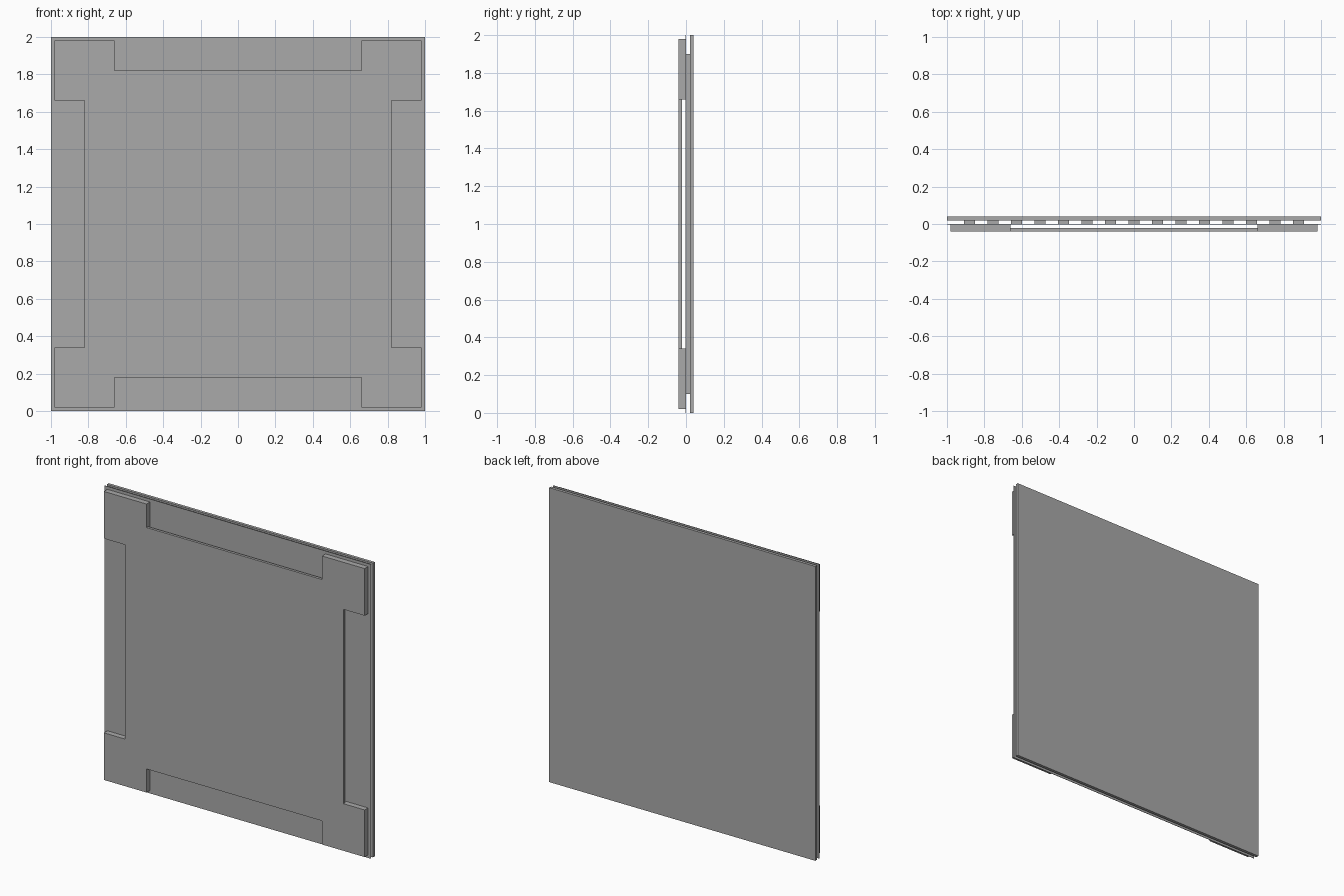
import bpy

if "Cube" in bpy.data.objects:
    bpy.data.objects.remove(bpy.data.objects["Cube"], do_unlink=True)

# One plain grey for the whole panel
grey = bpy.data.materials.new("plain_grey")
grey.use_nodes = True
colour = (0.4, 0.4, 0.4, 1.0)
grey.diffuse_color = colour
grey.node_tree.nodes["Principled BSDF"].inputs["Base Color"].default_value = colour


def box(name, x, y, z):
    """Axis-aligned box from (min, max) ranges."""
    ranges = (x, y, z)
    bpy.ops.mesh.primitive_cube_add(size=1)
    ob = bpy.context.object
    ob.name = name
    for v in ob.data.vertices:
        v.co = [a + (b - a) * (c + 0.5) for (a, b), c in zip(ranges, v.co)]
    ob.data.materials.append(grey)
    return ob


FULL = (-1, 1)
FRONT = -0.04       # front face of the plate and corner blocks
SHEET = -0.003      # front face of the thin sheet
MID = 1.0           # height of the panel centre

# Back board and the thin sheet in front of it
box("back_board", FULL, (0.02, 0.04), (0, 2))
box("thin_sheet", FULL, (SHEET, 0), (0, 2))

# Upright spacer slats between board and sheet
SLATS = 15
for i in range(SLATS):
    cx = -0.88 + 1.76 * i / (SLATS - 1)
    box(f"spacer_slat_{i + 1}", (cx - 0.03, cx + 0.03), (0, 0.02), (0.1, 1.9))

# Front plate: a thin square joined to four deeper corner blocks
plate = box("front_plate", (-0.82, 0.82), (FRONT, -0.022), (MID - 0.82, MID + 0.82))
for sx, side in ((-1, "right"), (1, "left")):
    for sz, level in ((-1, "lower"), (1, "upper")):
        xs = sorted((sx * 0.66, sx * 0.98))
        zs = sorted((MID + sz * 0.66, MID + sz * 0.98))
        corner = box(f"{level}_{side}_corner_block", xs, (FRONT, SHEET), zs)
        join = plate.modifiers.new(corner.name, "BOOLEAN")
        join.operation = "UNION"
        join.solver = "EXACT"
        join.object = corner
        corner.hide_render = True
        corner.hide_set(True)

# Apply the unions and drop the joined blocks
bpy.context.view_layer.objects.active = plate
for mod in list(plate.modifiers):
    block = mod.object
    bpy.ops.object.modifier_apply(modifier=mod.name)
    bpy.data.objects.remove(block, do_unlink=True)
